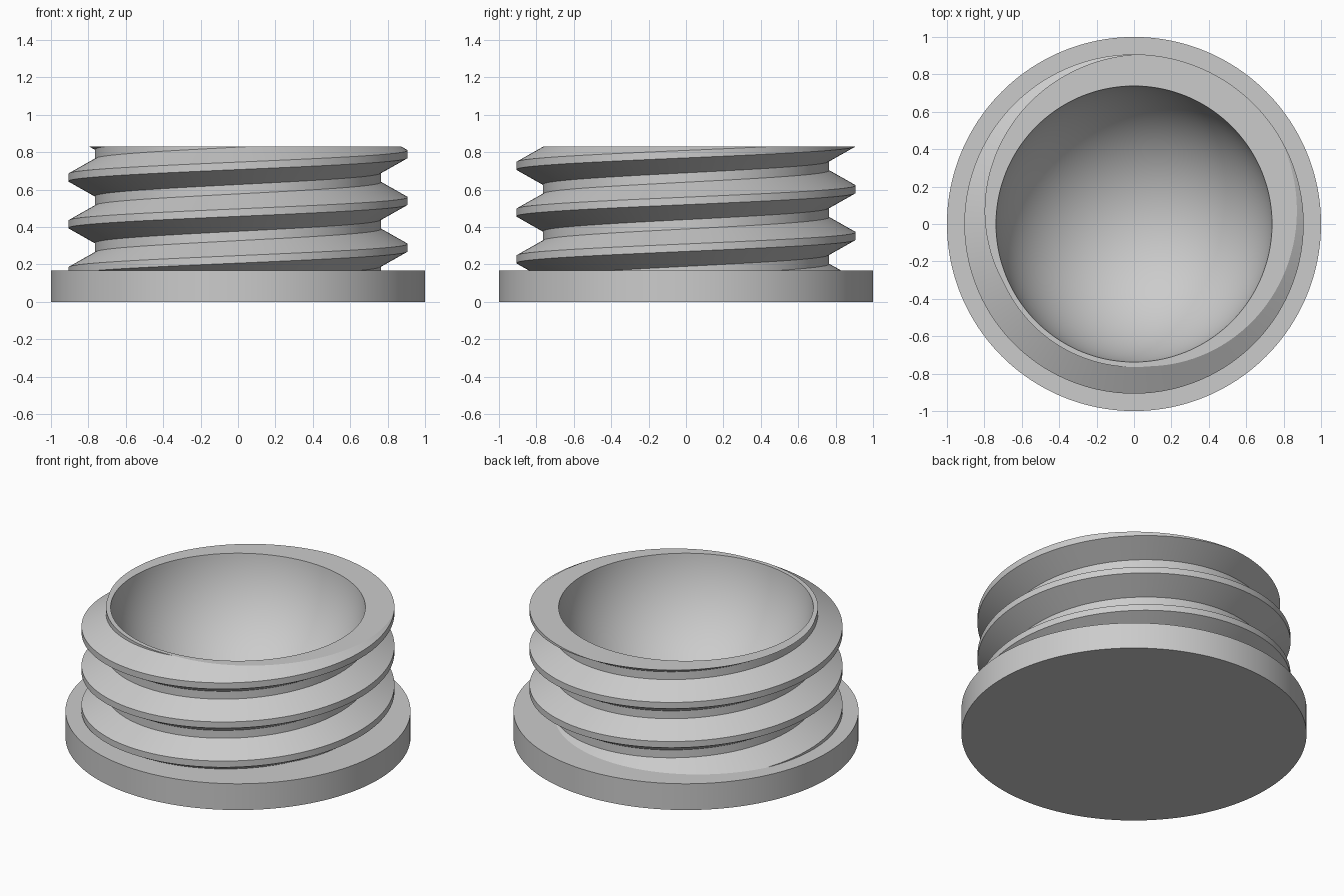
import bpy, bmesh
from math import pi, cos, sin, asin

cube = bpy.data.objects.get("Cube")
if cube:
    bpy.data.objects.remove(cube, do_unlink=True)

SEGMENTS = 192
FLANGE_TOP, RIM = 0.168, 0.832
ROOT, CREST = 0.765, 0.907
BOWL, BOWL_FLOOR = 0.738, 0.168     # mouth radius, height of the lowest point
PITCH, PHASE = 0.25, 0.79           # thread rise per turn, crest height at +x
CREST_HALF, ROOT_HALF = 0.02, 0.10  # distances from the crest's middle

grey = bpy.data.materials.new("plain grey")
grey.use_nodes = True
grey.diffuse_color = (0.6, 0.6, 0.6, 1)
grey.node_tree.nodes["Principled BSDF"].inputs["Base Color"].default_value = (0.6, 0.6, 0.6, 1)


def sweep(name, profile):
    """Turn a profile(angle) of (radius, height) points around the z axis."""
    bm = bmesh.new()
    columns = []
    for s in range(SEGMENTS + 1):
        a = 2 * pi * s / SEGMENTS
        columns.append([bm.verts.new((r * cos(a), r * sin(a), z)) for r, z in profile(a)])
    for a, b in zip(columns, columns[1:]):
        for i in range(len(a) - 1):
            bm.faces.new((a[i], b[i], b[i + 1], a[i + 1]))
    bmesh.ops.remove_doubles(bm, verts=bm.verts, dist=1e-4)
    bmesh.ops.dissolve_degenerate(bm, edges=bm.edges, dist=1e-5)
    mesh = bpy.data.meshes.new(name)
    bm.to_mesh(mesh)
    bm.free()
    mesh.materials.append(grey)
    obj = bpy.data.objects.new(name, mesh)
    bpy.context.collection.objects.link(obj)
    bpy.ops.object.select_all(action="DESELECT")
    obj.select_set(True)
    bpy.context.view_layer.objects.active = obj
    bpy.ops.object.shade_smooth_by_angle(angle=pi / 10)


def thread_profile(angle):
    """Trapezoid thread climbing with the angle, trimmed flat at both ends."""
    middle = PHASE + PITCH * angle / (2 * pi)
    points = []
    for turn in range(-5, 3):
        for offset in (-ROOT_HALF, -CREST_HALF, CREST_HALF, ROOT_HALF):
            z = min(max(middle + turn * PITCH + offset, FLANGE_TOP), RIM)
            d = abs((z - middle + PITCH / 2) % PITCH - PITCH / 2)
            t = min(max((ROOT_HALF - d) / (ROOT_HALF - CREST_HALF), 0), 1)
            points.append((ROOT + (CREST - ROOT) * t, z))
    return points + [(BOWL, RIM)]


def bowl_profile(angle):
    """Arc of a sphere from the rim down to the floor."""
    depth, steps = RIM - BOWL_FLOOR, 48
    radius = (BOWL ** 2 + depth ** 2) / (2 * depth)
    start = asin(BOWL / radius)
    tilts = [start * (1 - i / steps) for i in range(steps + 1)]
    return [(radius * sin(t), BOWL_FLOOR + radius * (1 - cos(t))) for t in tilts]


# Wide flange at the bottom
sweep("base_flange", lambda a: [(0, 0), (1, 0), (1, FLANGE_TOP), (0.7, FLANGE_TOP)])
# Threaded outer wall with the flat rim
sweep("threaded_wall", thread_profile)
# Rounded hollow
sweep("bowl_hollow", bowl_profile)
